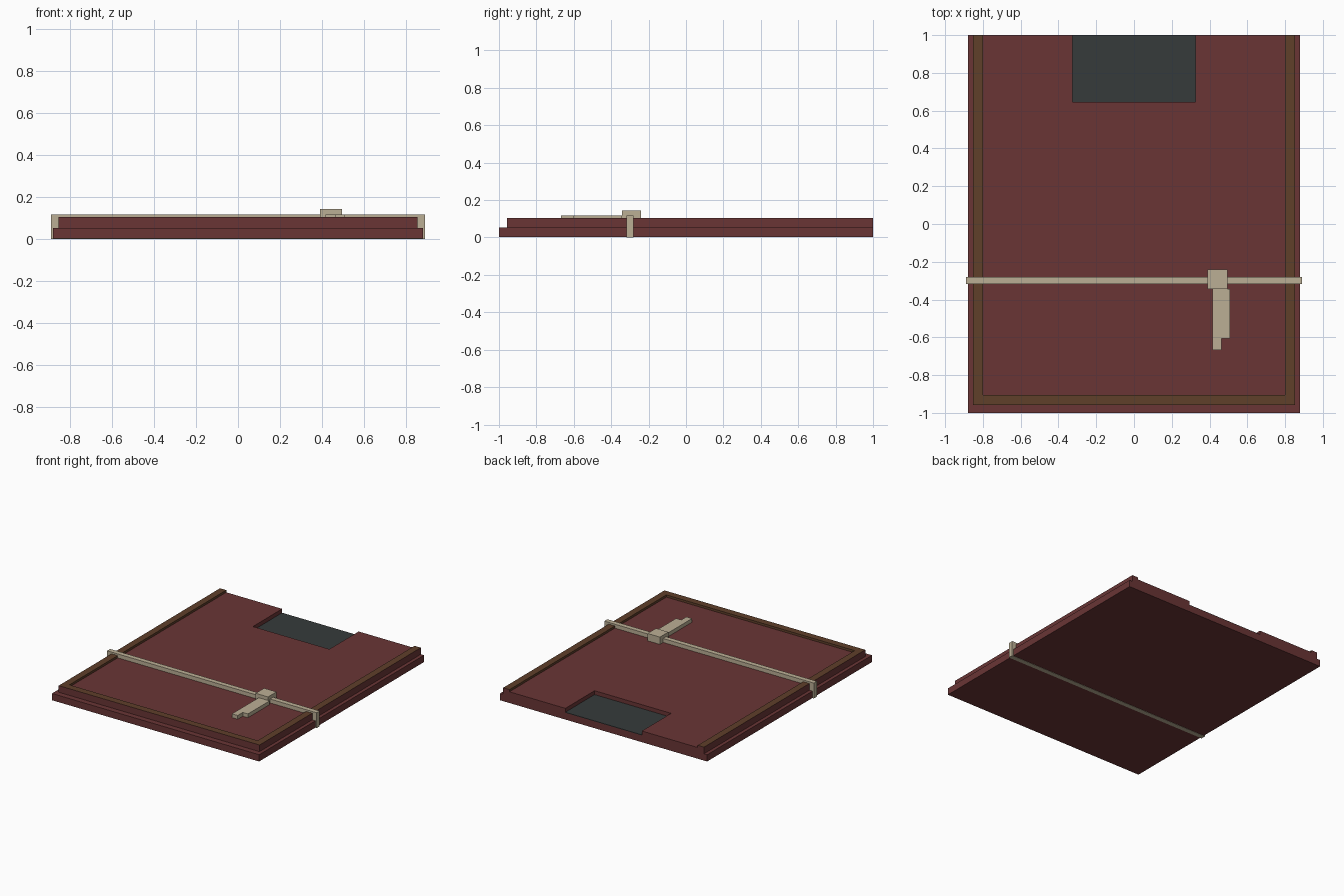
import bpy, bmesh

if "Cube" in bpy.data.objects:
    bpy.data.objects.remove(bpy.data.objects["Cube"])


def mat(name, rgb):
    m = bpy.data.materials.new(name)
    m.diffuse_color = (*rgb, 1)
    m.use_nodes = True
    m.node_tree.nodes["Principled BSDF"].inputs["Base Color"].default_value = m.diffuse_color
    return m


RED = mat("dark red", (0.144, 0.036, 0.036))
BROWN = mat("brown trim", (0.115, 0.05, 0.023))
SLATE = mat("slate", (0.037, 0.044, 0.044))
CREAM = mat("cream strap", (0.50, 0.43, 0.30))


def prism(name, outline, z0, z1, *mats):
    """Extrude a flat counter-clockwise outline from z0 up to z1."""
    bm = bmesh.new()
    base = bm.faces.new([bm.verts.new((x, y, z0)) for x, y in outline])
    top = bmesh.ops.extrude_face_region(bm, geom=[base])["geom"]
    for v in top:
        if isinstance(v, bmesh.types.BMVert):
            v.co.z = z1
    bmesh.ops.recalc_face_normals(bm, faces=bm.faces)
    me = bpy.data.meshes.new(name)
    bm.to_mesh(me)
    bm.free()
    ob = bpy.data.objects.new(name, me)
    bpy.context.collection.objects.link(ob)
    for m in mats:
        me.materials.append(m)
    return ob


def box(name, x0, x1, y0, y1, z0, z1, m):
    return prism(name, [(x0, y0), (x1, y0), (x1, y1), (x0, y1)], z0, z1, m)


def mirrored(half):
    """Complete a right-hand half outline across x = 0."""
    return half + [(-x, y) for x, y in reversed(half)]


STEP, PANEL, RIM = 0.054, 0.088, 0.105

# base slab, held just off the ground so the strap shows underneath
box("base_slab", -0.88, 0.88, -1, 1, 0.002, STEP, RED)

# raised panel with a notch open to the back
prism("raised_panel",
      mirrored([(0.80, -0.904), (0.80, 1), (0.325, 1), (0.325, 0.645)]),
      STEP, PANEL, RED)

# floor of the notch
box("notch_floor", -0.325, 0.325, 0.645, 1, STEP, STEP + 0.004, SLATE)

# U-shaped rim: red outside, brown on top and on the inner walls
rim = prism("rim",
            mirrored([(0.853, -0.957), (0.853, 1), (0.80, 1), (0.80, -0.904)]),
            STEP, RIM, RED, BROWN)
for f in rim.data.polygons:
    c, n = f.center, f.normal
    inner = n.x * c.x < -0.1 or (n.y > 0.9 and c.y < 0)
    if n.z > 0.9 or inner:
        f.material_index = 1

# strap round the whole body, with buckle and loose stepped tail
box("strap", -0.89, 0.89, -0.317, -0.28, 0, 0.118, CREAM)
box("buckle", 0.39, 0.495, -0.343, -0.24, PANEL, 0.144, CREAM)
prism("strap_tail",
      [(0.416, -0.667), (0.464, -0.667), (0.464, -0.605), (0.508, -0.605),
       (0.508, -0.343), (0.416, -0.343)], PANEL, 0.117, CREAM)
